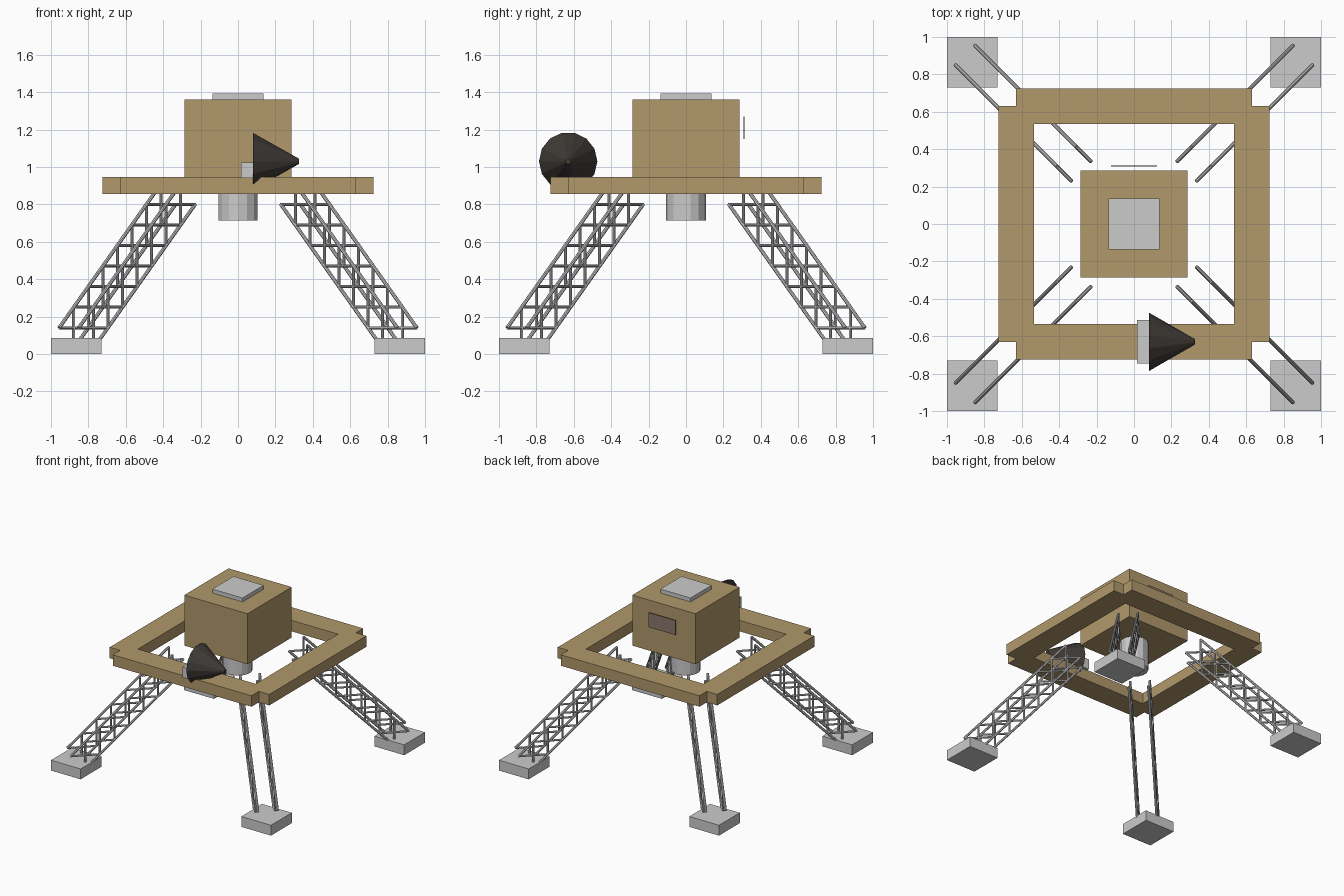
import bpy, bmesh, math
from mathutils import Vector, Matrix

if "Cube" in bpy.data.objects:
    bpy.data.objects.remove(bpy.data.objects["Cube"])


def material(name, rgb):
    m = bpy.data.materials.new(name)
    m.diffuse_color = (*rgb, 1)
    m.use_nodes = True
    m.node_tree.nodes["Principled BSDF"].inputs["Base Color"].default_value = m.diffuse_color
    return m


TAN = material("tan_foil", (0.44, 0.32, 0.15))
DARK = material("dark_metal", (0.05, 0.043, 0.037))
PANEL = material("panel_brown", (0.25, 0.19, 0.15))


def finish(name, bm, mat=None):
    me = bpy.data.meshes.new(name)
    bm.to_mesh(me)
    bm.free()
    if mat:
        me.materials.append(mat)
    ob = bpy.data.objects.new(name, me)
    bpy.context.collection.objects.link(ob)
    return ob


def box(name, lo, hi, mat=None):
    lo, hi = Vector(lo), Vector(hi)
    bm = bmesh.new()
    bmesh.ops.create_cube(bm, size=1, matrix=Matrix.Translation((lo + hi) / 2)
                          @ Matrix.Diagonal((*(hi - lo), 1)))
    return finish(name, bm, mat)


def rod(bm, a, b, r1, r2=None, sides=8):
    a, b = Vector(a), Vector(b)
    d = b - a
    rot = Vector((0, 0, 1)).rotation_difference(d).to_matrix().to_4x4()
    bmesh.ops.create_cone(bm, cap_ends=True, segments=sides, radius1=r1,
                          radius2=r1 if r2 is None else r2, depth=d.length,
                          matrix=Matrix.Translation((a + b) / 2) @ rot)


# Square deck ring with notched corners
IN, MID, OUT, Z0, Z1 = 0.535, 0.63, 0.725, 0.855, 0.945
bm = bmesh.new()
for i in range(4):
    R = Matrix.Rotation(math.pi / 2 * i, 3, 'Z')
    # one beam face plus its corner patch, repeated around
    for pts in ([(IN, -IN), (MID, -IN), (OUT, -IN), (OUT, IN), (MID, IN), (IN, IN)],
                [(IN, IN), (MID, IN), (MID, MID), (IN, MID)],
                [(MID, IN), (OUT, IN), (OUT, MID), (MID, MID)],
                [(IN, MID), (MID, MID), (MID, OUT), (IN, OUT)]):
        bm.faces.new([bm.verts.new(R @ Vector((x, y, Z0))) for x, y in pts])
bmesh.ops.remove_doubles(bm, verts=bm.verts[:], dist=1e-4)
ext = bmesh.ops.extrude_face_region(bm, geom=bm.faces[:], use_keep_orig=True)
top = [v for v in ext["geom"] if isinstance(v, bmesh.types.BMVert)]
bmesh.ops.translate(bm, verts=top, vec=(0, 0, Z1 - Z0))
bmesh.ops.recalc_face_normals(bm, faces=bm.faces[:])
finish("deck_ring", bm, TAN)

# Central body, top hatch, rear panel
box("body", (-0.287, -0.287, 0.945), (0.287, 0.287, 1.36), TAN)
box("top_hatch", (-0.137, -0.137, 1.36), (0.137, 0.137, 1.392))
box("rear_panel", (-0.122, 0.307, 1.15), (0.122, 0.312, 1.27), PANEL)

# Engine drum below the body
bm = bmesh.new()
rod(bm, (0, 0, 0.715), (0, 0, 0.95), 0.108, sides=14)
finish("engine_drum", bm)

# Cone on the front beam with its mounting block
bm = bmesh.new()
rod(bm, (0.08, -0.63, 1.03), (0.325, -0.63, 1.03), 0.156, 0.015, 14)
finish("cone_nozzle", bm, DARK)
box("cone_mount", (0.015, -0.745, 0.94), (0.085, -0.512, 1.025))

# Lattice legs: two braced planes each, running down the diagonals to a foot
STEP, BAYS, SIDE = 0.11, 7, 0.074
for i, corner in enumerate(("back_right", "back_left", "front_left", "front_right")):
    spin = Matrix.Rotation(math.pi / 4 + i * math.pi / 2, 4, 'Z')
    bm = bmesh.new()
    for s in (-SIDE, SIDE):
        low = [Vector((0.398 + k * STEP, s, 0.80 - k * STEP)) for k in range(BAYS + 1)]
        up = [p + Vector((STEP, 0, STEP)) for p in low]
        for chord in (low, up):
            rod(bm, chord[0], chord[-1], 0.010)
        for k in range(BAYS):
            rod(bm, low[k], up[k + 1], 0.008)
            rod(bm, up[k], low[k + 1], 0.008)
    bm.transform(spin)
    finish(corner + "_leg", bm)
    foot = box(corner + "_foot", (0.73, 0.73, 0), (1, 1, 0.085))
    foot.data.transform(Matrix.Rotation(i * math.pi / 2, 4, 'Z'))
